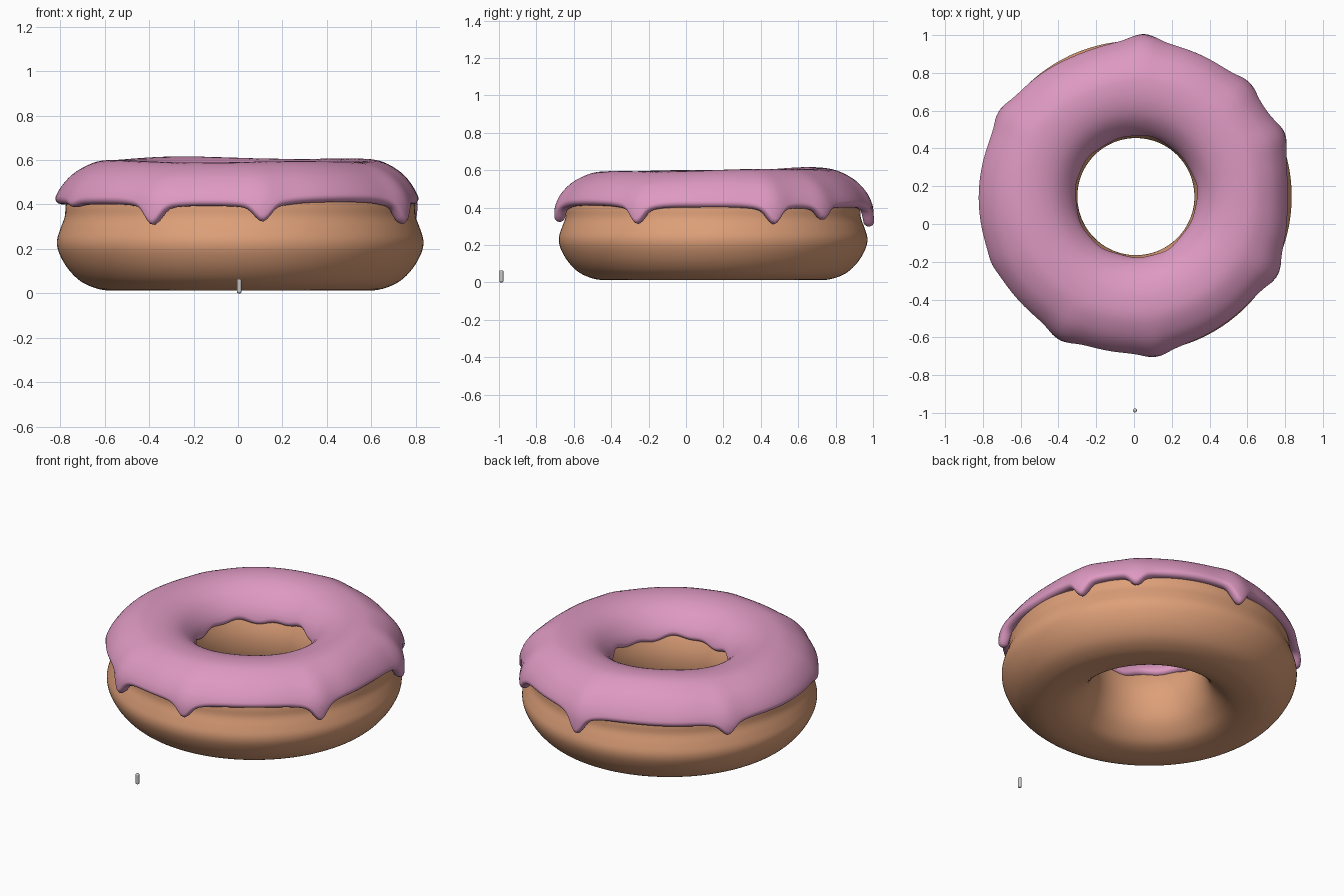
import bpy, bmesh
from math import sin, cos, pi, radians, exp, sqrt
from mathutils import Vector

if "Cube" in bpy.data.objects:
    bpy.data.objects.remove(bpy.data.objects["Cube"])

CX, CY = 0.01, 0.145


def spline(pts, closed, n=12):
    """Smooth curve through the given profile points."""
    P = [Vector(p) for p in pts]
    if not closed:
        P = [P[0] * 2 - P[1]] + P + [P[-1] * 2 - P[-2]]
    m = len(P)
    out = []
    for i in (range(m) if closed else range(1, m - 2)):
        a, b, c, d = (P[(i + k) % m] for k in (-1, 0, 1, 2))
        for j in range(n):
            t = j / n
            out.append(0.5 * (2 * b + (c - a) * t + (2 * a - 5 * b + 4 * c - d) * t * t
                              + (3 * b - a - 3 * c + d) * t ** 3))
    if not closed:
        out.append(P[-2])
    return out


def material(name, col):
    m = bpy.data.materials.new(name)
    m.diffuse_color = (*col, 1)
    m.use_nodes = True
    m.node_tree.nodes["Principled BSDF"].inputs["Base Color"].default_value = m.diffuse_color
    return m


def ring_mesh(name, segs, section, mat):
    """Revolve a section (which may vary with angle) into a closed ring."""
    bm = bmesh.new()
    rings = []
    for i in range(segs):
        a = 2 * pi * i / segs
        rings.append([bm.verts.new((CX + r * cos(a), CY + r * sin(a), z)) for r, z in section(a)])
    n = len(rings[0])
    for i in range(segs):
        A, B = rings[i], rings[(i + 1) % segs]
        for j in range(n):
            k = (j + 1) % n
            bm.faces.new((A[j], B[j], B[k], A[k]))
    bmesh.ops.recalc_face_normals(bm, faces=bm.faces)
    for f in bm.faces:
        f.smooth = True
    me = bpy.data.meshes.new(name)
    bm.to_mesh(me)
    bm.free()
    ob = bpy.data.objects.new(name, me)
    bpy.context.collection.objects.link(ob)
    if mat:
        me.materials.append(mat)
    return ob


# Dough: ring with a slight waist around the outside
dough = spline([(.57, .012), (.64, .02), (.715, .052), (.775, .11), (.815, .18), (.825, .235),
                (.81, .29), (.79, .345), (.785, .40), (.765, .46), (.69, .53), (.57, .56),
                (.45, .53), (.37, .465), (.33, .39), (.311, .31), (.316, .22), (.35, .125),
                (.42, .05), (.49, .02)], True, 4)
ring_mesh("dough", 128, lambda a: dough, material("dough_brown", (.73, .35, .19)))

# Icing: thick rounded shell whose lower edge drips down the outside
path = spline([(.308, .34), (.315, .42), (.345, .49), (.41, .555), (.49, .59), (.58, .60),
               (.66, .588), (.75, .54), (.81, .475), (.84, .41), (.845, .36), (.847, .31),
               (.845, .25)], False, 16)
lens = [0.0]
for p, q in zip(path, path[1:]):
    lens.append(lens[-1] + (q - p).length)
top = max(range(len(path)), key=lambda i: path[i].y)
DRIPS = [(242, .10), (277, .085), (331, .10), (23, .10), (45, .075), (87, .115), (148, .075), (205, .02)]
R = .028


def gap(a, deg):
    return (a - radians(deg) + pi) % (2 * pi) - pi


def bell(a, deg, width):
    return exp(-(gap(a, deg) / radians(width)) ** 2)


def at(s):
    for i in range(len(lens) - 1):
        if lens[i + 1] >= s or i == len(lens) - 2:
            t = (s - lens[i]) / (lens[i + 1] - lens[i])
            d = (path[i + 1] - path[i]).normalized()
            return path[i].lerp(path[i + 1], t), Vector((-d.y, d.x))


def s_at_height(z, idx):
    for i, j in zip(idx, idx[1:]):
        if path[j].y <= z:
            t = (path[i].y - z) / (path[i].y - path[j].y)
            return lens[i] + t * (lens[j] - lens[i])
    return lens[idx[-1]]


def icing_section(a):
    z_out = .41 + .012 * bell(a, 305, 20) - .012 * bell(a, 260, 15)
    swell = -.008 - .022 * bell(a, 0, 14) - .012 * bell(a, 112, 14)
    swell += .008 * bell(a, 190, 40)
    for deg, depth in DRIPS:
        z_out -= depth * (.72 * bell(a, deg, 3.4) + .28 * bell(a, deg, 8))
        swell += .2 * depth * bell(a, deg, 6)
    z_in = .42 + .012 * sin(5 * a + 1) + .008 * sin(11 * a)
    s0 = s_at_height(z_in, range(top, -1, -1))
    s1 = s_at_height(z_out, range(top, len(path)))
    caps = [R * (1 - cos(pi / 2 * k / 5)) for k in range(6)]
    n = 26
    ss = [s0 + c for c in caps]
    ss += [s0 + R + (s1 - s0 - 2 * R) * k / n for k in range(1, n)]
    ss += [s1 - c for c in reversed(caps)]
    outer, inner = [], []
    for k, s in enumerate(ss):
        d = min(s - s0, s1 - s)
        dip = R - sqrt(max(0, R * R - (R - d) ** 2)) if d < R else 0
        p, nrm = at(s)
        p = p.copy()
        w = min(max((p.y - .42) / .18, 0), 1)
        move = Vector((swell * min(max((p.x - .57) / .25, 0), 1),
                       w * (.009 * sin(a) + .006 * bell(a, 125, 25) + .003 * sin(4 * a))))
        outer.append(p - nrm * dip + move)
        if 0 < k < len(ss) - 1:
            inner.append(p - nrm * (2 * R - dip) + move)
    return [tuple(v) for v in outer + inner[::-1]]


ring_mesh("icing", 300, icing_section, material("icing_pink", (.73, .32, .54)))

# Sprinkle: tiny upright capsule standing in front
bpy.ops.mesh.primitive_cylinder_add(vertices=24, radius=.0105, depth=.064, location=(.005, -.987, .032))
sprinkle = bpy.context.object
sprinkle.name = "sprinkle"
bev = sprinkle.modifiers.new("round_ends", 'BEVEL')
bev.width = .006
bev.segments = 4
bpy.ops.object.shade_smooth_by_angle()
